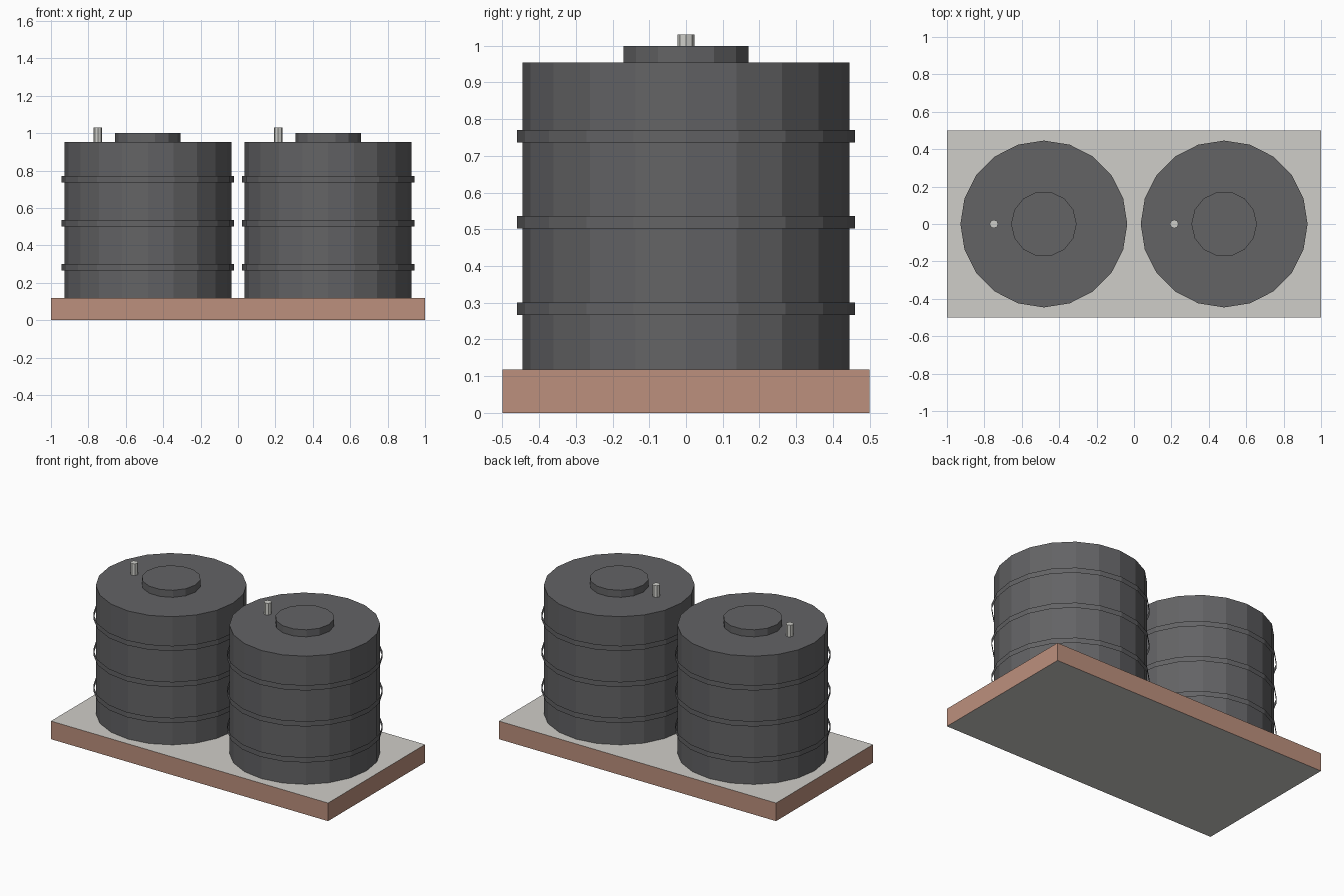
import bpy
import bmesh
import math
from mathutils import Matrix

cube = bpy.data.objects.get("Cube")
if cube:
    bpy.data.objects.remove(cube, do_unlink=True)


def linear(v):
    v /= 255
    return v / 12.92 if v <= 0.04045 else ((v + 0.055) / 1.055) ** 2.4


def material(name, *rgb):
    mat = bpy.data.materials.new(name)
    colour = (*[linear(v) for v in rgb], 1)
    mat.diffuse_color = colour
    mat.use_nodes = True
    mat.node_tree.nodes["Principled BSDF"].inputs["Base Color"].default_value = colour
    return mat


concrete = material("pale concrete", 207, 205, 200)
brick = material("brick", 188, 144, 125)
plastic = material("dark grey plastic", 99, 99, 101)
steel = material("light steel", 207, 207, 202)


def add_object(name, bm, *mats):
    mesh = bpy.data.meshes.new(name)
    bm.to_mesh(mesh)
    bm.free()
    for mat in mats:
        mesh.materials.append(mat)
    obj = bpy.data.objects.new(name, mesh)
    bpy.context.collection.objects.link(obj)
    return obj


def cylinder(name, x, radius, bottom, top, sides, mat, capped=True):
    """Upright flat-sided cylinder with a corner on the x axis."""
    bm = bmesh.new()
    place = Matrix.Translation((x, 0, (bottom + top) / 2)) @ Matrix.Rotation(math.pi / 2, 4, "Z")
    bmesh.ops.create_cone(bm, cap_ends=capped, segments=sides, radius1=radius,
                          radius2=radius, depth=top - bottom, matrix=place)
    return add_object(name, bm, mat)


# Plinth: concrete top and underside, brick sides
BASE, TANK_TOP = 0.118, 0.954
bm = bmesh.new()
bmesh.ops.create_cube(bm, size=1, matrix=Matrix.Translation((0, 0, BASE / 2))
                      @ Matrix.Diagonal((2, 1, BASE, 1)))
bm.normal_update()
for face in bm.faces:
    face.material_index = 0 if abs(face.normal.z) > 0.5 else 1
add_object("plinth", bm, concrete, brick)

# Two matching tanks, each with open hoops, a lid and a vent pipe
for side, x in (("left", 0.482), ("right", -0.482)):
    cylinder(f"{side}_tank", x, 0.446, BASE, TANK_TOP, 20, plastic)
    for i in range(3):
        z = 0.267 + 0.235 * i
        cylinder(f"{side}_hoop_{i + 1}", x, 0.461, z, z + 0.034, 20, plastic, capped=False)
    cylinder(f"{side}_lid", x, 0.175, TANK_TOP, 1.0, 14, plastic)
    cylinder(f"{side}_vent_pipe", x - 0.267, 0.023, TANK_TOP, 1.03, 8, steel)
